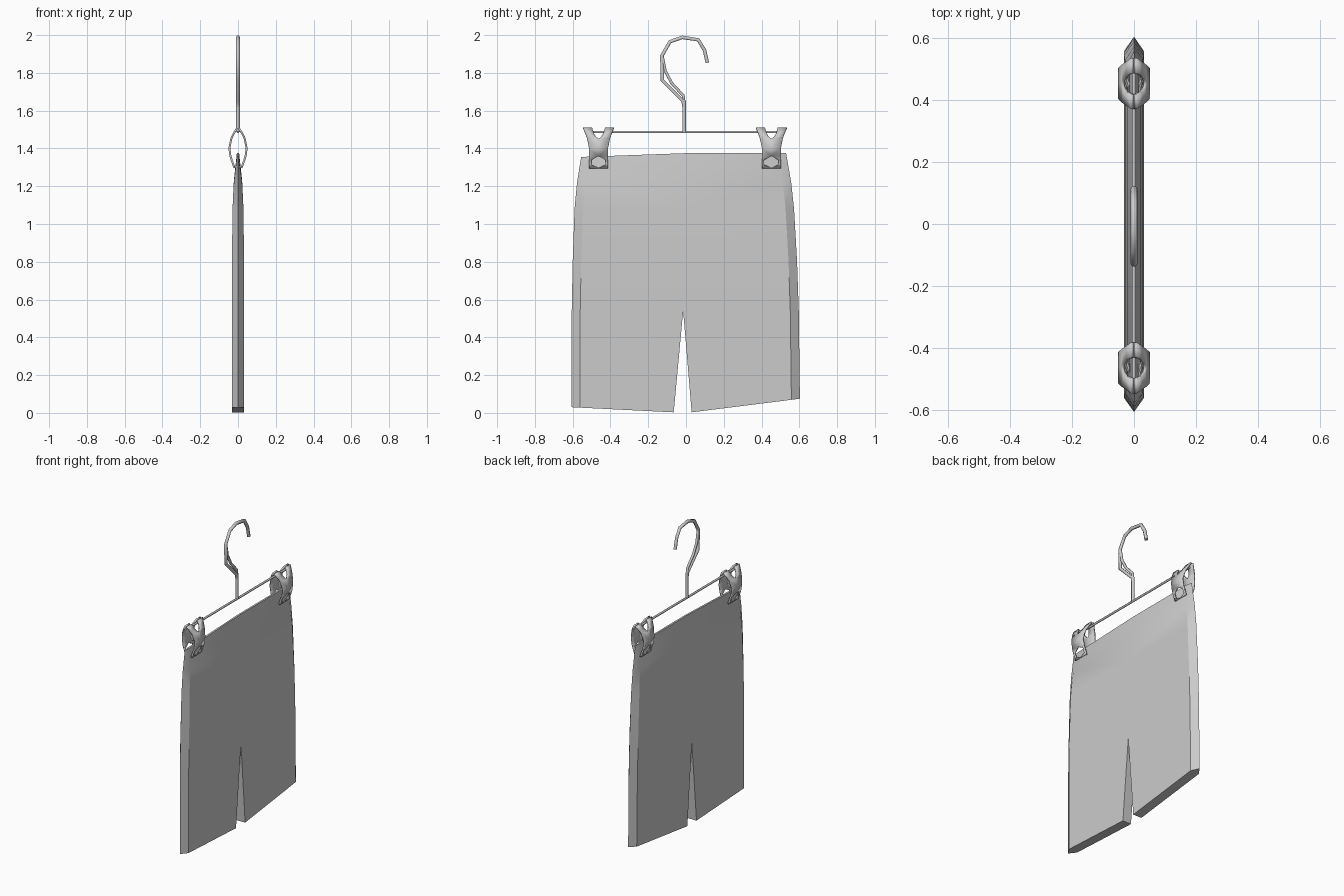
import bpy, bmesh
from mathutils import Vector

cube = bpy.data.objects.get("Cube")
if cube:
    bpy.data.objects.remove(cube)

grey = bpy.data.materials.new("plain_grey")
grey.use_nodes = True
GREY = (0.6, 0.6, 0.6, 1)
grey.diffuse_color = GREY
grey.node_tree.nodes["Principled BSDF"].inputs["Base Color"].default_value = GREY


def finish(bm, name):
    bmesh.ops.remove_doubles(bm, verts=bm.verts, dist=0.0005)
    bmesh.ops.recalc_face_normals(bm, faces=bm.faces)
    mesh = bpy.data.meshes.new(name)
    bm.to_mesh(mesh)
    bm.free()
    mesh.materials.append(grey)
    obj = bpy.data.objects.new(name, mesh)
    bpy.context.collection.objects.link(obj)
    return obj


def smooth(obj):
    bpy.ops.object.select_all(action='DESELECT')
    obj.select_set(True)
    bpy.context.view_layer.objects.active = obj
    bpy.ops.object.shade_smooth_by_angle(angle=0.5)


# Shorts: each half is lofted from hem to waistband
# level: outer y, outer z, inner y, inner z, half thickness
right_half = [
    (-.605, .03, -.065, .003, .031), (-.605, .54, -.015, .54, .032),
    (-.600, .80, -.015, .80, .032), (-.590, 1.08, -.01, 1.08, .029),
    (-.577, 1.22, -.005, 1.23, .022), (-.555, 1.355, 0, 1.375, .006)]
left_half = [
    (.603, .075, .03, .003, .031), (.597, .54, -.015, .54, .032),
    (.588, .80, -.015, .80, .032), (.572, 1.08, -.01, 1.08, .029),
    (.557, 1.22, -.005, 1.23, .022), (.53, 1.375, 0, 1.375, .006)]

bm = bmesh.new()
for levels in (right_half, left_half):
    loops = []
    for oy, oz, iy, iz, t in levels:
        f = 0.045 / abs(oy - iy)
        sy, sz = oy + (iy - oy) * f, oz + (iz - oz) * f
        points = [(t, iy, iz), (t, sy, sz), (0, oy, oz), (-t, sy, sz), (-t, iy, iz)]
        loops.append([bm.verts.new(p) for p in points])
    for a, b in zip(loops, loops[1:]):
        for i in range(4):
            bm.faces.new((a[i], a[i + 1], b[i + 1], b[i]))
    # hem, waist edge and inner leg
    bm.faces.new(loops[0])
    bm.faces.new(loops[-1])
    bm.faces.new((loops[0][0], loops[0][4], loops[1][4], loops[1][0]))
smooth(finish(bm, "shorts"))


# Hanger wire
def wire(name, points, radius):
    curve = bpy.data.curves.new(name, 'CURVE')
    curve.dimensions = '3D'
    curve.bevel_depth = radius
    curve.bevel_resolution = 1
    curve.use_fill_caps = True
    spline = curve.splines.new('POLY')
    spline.points.add(len(points) - 1)
    for p, (y, z) in zip(spline.points, points):
        p.co = (0, y, z, 1)
    curve.materials.append(grey)
    obj = bpy.data.objects.new(name, curve)
    bpy.context.collection.objects.link(obj)


wire("hanger_bar", [(-.52, 1.487), (.51, 1.487)], .007)
wire("hanger_stem", [(-.01, 1.487), (-.01, 1.65)], .011)
wire("hanger_hook", [(-.01, 1.62), (-.015, 1.65), (-.125, 1.76), (-.128, 1.89), (-.085, 1.965),
                     (-.02, 1.988), (.065, 1.975), (.098, 1.92), (.113, 1.853)], .011)
wire("hook_brace", [(-.008, 1.63), (-.015, 1.68), (-.075, 1.745), (-.11, 1.81), (-.126, 1.89)], .009)


# Clips: two bowed plates each, forked at the top with a slot near the jaw
# row: z, bow x, outer half width, inner gap half width
rows = [
    (1.297, .018, .05, 0), (1.312, .024, .05, .038), (1.34, .034, .05, .038),
    (1.36, .040, .05, 0), (1.40, .046, .05, 0), (1.45, .036, .06, 0),
    (1.461, .032, .063, .014), (1.48, .022, .070, .026), (1.508, .005, .082, .034)]


def clip(name, cy):
    bm = bmesh.new()
    for side in (-1, 1):
        for hand in (-1, 1):
            grid = [[bm.verts.new((side * x, cy + hand * w, z)) for w in (gap, outer)]
                    for z, x, outer, gap in rows]
            for a, b in zip(grid, grid[1:]):
                bm.faces.new((a[0], a[1], b[1], b[0]))
        # slot: remove nothing, the gap rows leave it open
    obj = finish(bm, name)
    mod = obj.modifiers.new("thickness", 'SOLIDIFY')
    mod.thickness = 0.01
    mod.offset = 0
    smooth(obj)


clip("right_clip", -.463)
clip("left_clip", .452)
